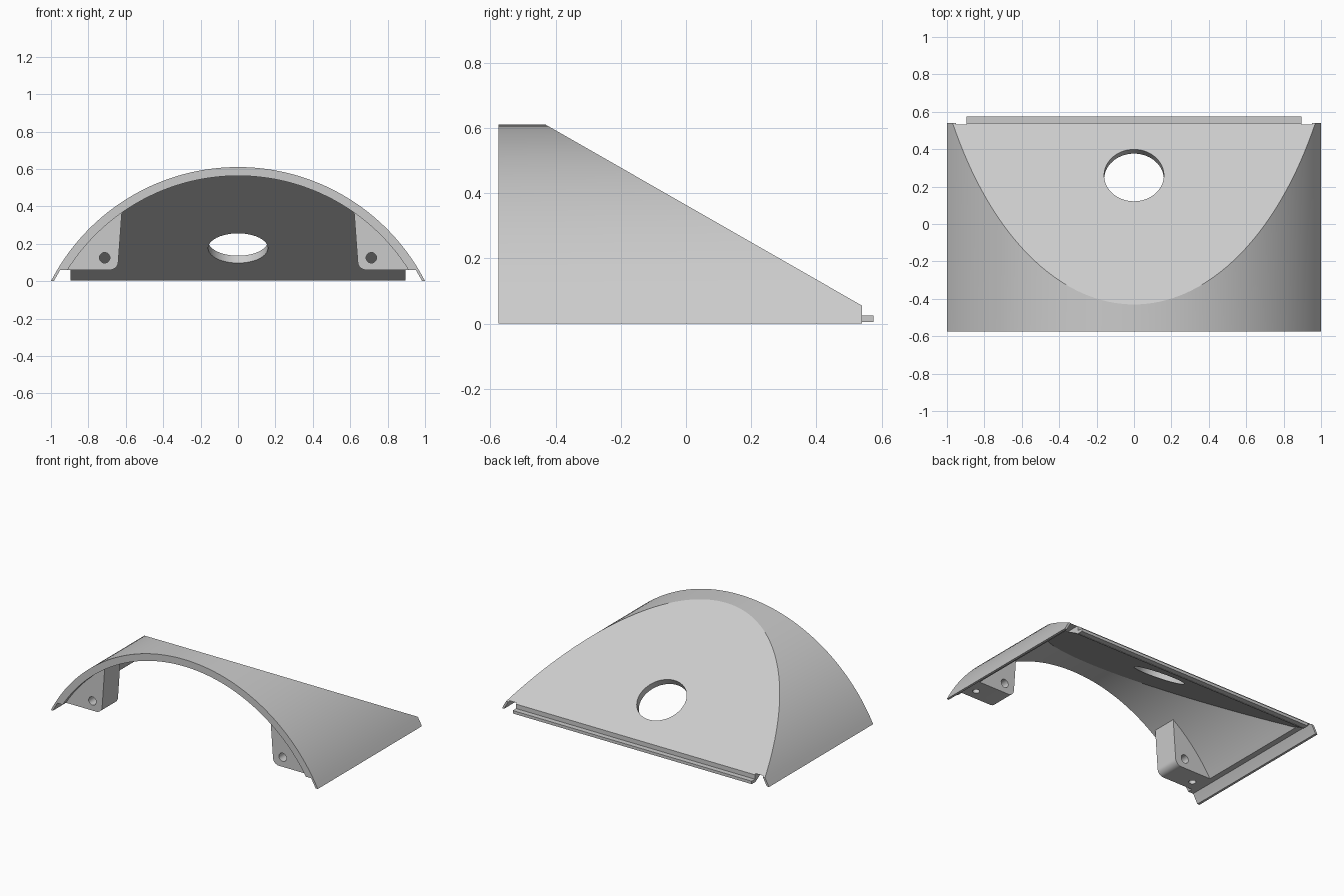
import bpy, bmesh, math
from mathutils import Vector, Matrix

cube = bpy.data.objects.get("Cube")
if cube:
    bpy.data.objects.remove(cube, do_unlink=True)

RISE = 0.61
R_OUT = (1 + RISE ** 2) / (2 * RISE)
CENTRE_Z = RISE - R_OUT
R_IN, R_LIP = R_OUT - 0.047, R_OUT - 0.014
FRONT, BACK = -0.575, 0.54
SLOPE = math.atan2(0.555, 0.97)
NORMAL = Vector((0, math.sin(SLOPE), math.cos(SLOPE)))
RIDGE = Vector((0, -0.43, RISE))
THICK = 0.045

grey = bpy.data.materials.new("light grey")
grey.use_nodes = True
grey.diffuse_color = (0.6, 0.6, 0.6, 1)
grey.node_tree.nodes["Principled BSDF"].inputs["Base Color"].default_value = (0.6, 0.6, 0.6, 1)


def arc(r, a0, a1, n):
    """Points on a circle about the shell axis, angles measured from straight up."""
    steps = [a0 + (a1 - a0) * i / n for i in range(n + 1)]
    return [(r * math.sin(a), CENTRE_Z + r * math.cos(a)) for a in steps]


def angle_at(r, z):
    return math.acos((z - CENTRE_Z) / r)


def finish(name, bm):
    bmesh.ops.recalc_face_normals(bm, faces=bm.faces)
    mesh = bpy.data.meshes.new(name)
    bm.to_mesh(mesh)
    bm.free()
    ob = bpy.data.objects.new(name, mesh)
    bpy.context.collection.objects.link(ob)
    return ob


def prism(name, profile, y0, y1, plane=None):
    """Extrude an x-z profile along y, optionally sliced by a sloped plane."""
    bm = bmesh.new()
    face = bm.faces.new([bm.verts.new((x, y0, z)) for x, z in profile])
    out = bmesh.ops.extrude_face_region(bm, geom=[face])
    verts = [v for v in out["geom"] if isinstance(v, bmesh.types.BMVert)]
    bmesh.ops.translate(bm, verts=verts, vec=(0, y1 - y0, 0))
    if plane is not None:
        bmesh.ops.bisect_plane(bm, geom=bm.verts[:] + bm.edges[:] + bm.faces[:],
                               plane_co=plane, plane_no=NORMAL, clear_outer=True)
        bmesh.ops.holes_fill(bm, edges=[e for e in bm.edges if e.is_boundary], sides=0)
    return finish(name, bm)


def cylinder(name, radius, depth, centre, tilt):
    bm = bmesh.new()
    bmesh.ops.create_cone(bm, cap_ends=True, segments=48, radius1=radius, radius2=radius, depth=depth,
                          matrix=Matrix.Translation(centre) @ Matrix.Rotation(tilt, 4, 'X'))
    return finish(name, bm)


def cut(ob, cutter):
    cutter.hide_render = True
    mod = ob.modifiers.new("cut", 'BOOLEAN')
    mod.operation, mod.solver, mod.object = 'DIFFERENCE', 'EXACT', cutter
    bpy.context.view_layer.objects.active = ob
    bpy.ops.object.modifier_apply(modifier=mod.name)
    bpy.data.objects.remove(cutter, do_unlink=True)


def dress(ob):
    ob.data.materials.clear()
    ob.data.materials.append(grey)
    bpy.ops.object.select_all(action='DESELECT')
    ob.select_set(True)
    bpy.context.view_layer.objects.active = ob
    bpy.ops.object.shade_smooth_by_angle(angle=math.radians(25))


# Arched shell with a sloped flat top, hollowed from below
a = angle_at(R_OUT, 0)
shell = prism("shell", arc(R_OUT, -a, a, 72), FRONT, BACK, RIDGE)
a = angle_at(R_IN, -0.1)
cut(shell, prism("cavity", arc(R_IN, -a, a, 72), -0.8, 0.8, RIDGE - NORMAL * THICK))

# Thin lips along both lower edges
lip = [(0.895, 0.06), (0.895, -0.1)] + arc(R_LIP, angle_at(R_LIP, -0.1), angle_at(R_LIP, 0.06), 8)
for side in (-1, 1):
    cut(shell, prism("lip_cutter", [(side * x, z) for x, z in lip], -0.8, 0.8))

# Round opening square to the slope
hole_y = 0.26
hole_z = RISE - math.tan(SLOPE) * (hole_y - RIDGE.y)
cut(shell, cylinder("opening_cutter", 0.16, 0.4, (0, hole_y, hole_z), -SLOPE))
dress(shell)

# Tongue along the back edge
tongue = prism("back_tongue", [(-0.895, 0.005), (0.895, 0.005), (0.895, 0.025), (-0.895, 0.025)], 0.53, 0.575)
dress(tongue)

# Screw lugs inside the front corners, with a rounded inner lower corner
r_lug = R_IN + 0.012
corner = [(0.685 - 0.045 * math.cos(t), 0.105 - 0.045 * math.sin(t))
          for t in (math.pi / 2 * i / 8 for i in range(9))]
lug_shape = corner + arc(r_lug, angle_at(r_lug, 0.06), math.asin(0.62 / r_lug), 16)
for side, name in ((1, "left_lug"), (-1, "right_lug")):
    lug = prism(name, [(side * x, z) for x, z in lug_shape], -0.54, -0.37)
    cut(lug, cylinder("front_screw_hole", 0.028, 0.5, (side * 0.713, -0.45, 0.125), math.pi / 2))
    cut(lug, cylinder("bottom_screw_hole", 0.022, 0.1, (side * 0.856, -0.47, 0.06), 0))
    dress(lug)
